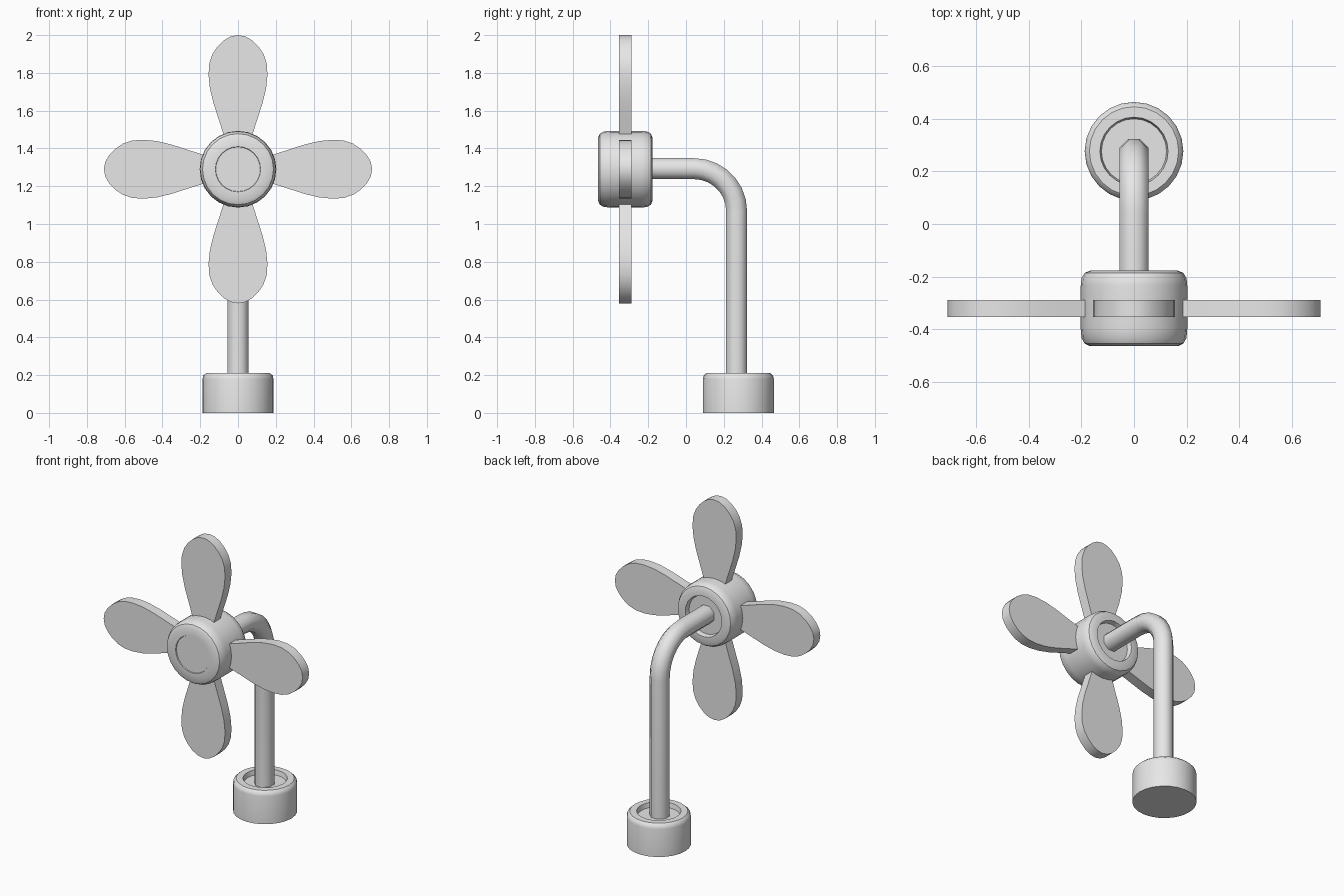
import bpy, bmesh, math
from mathutils import Vector, Matrix

if "Cube" in bpy.data.objects:
    bpy.data.objects.remove(bpy.data.objects["Cube"])

grey = bpy.data.materials.new("light grey")
grey.diffuse_color = (0.8, 0.8, 0.8, 1)
grey.use_nodes = True
grey.node_tree.nodes["Principled BSDF"].inputs["Base Color"].default_value = grey.diffuse_color


def finish(name, bm, angle=35):
    bmesh.ops.recalc_face_normals(bm, faces=bm.faces)
    me = bpy.data.meshes.new(name)
    bm.to_mesh(me)
    bm.free()
    me.materials.append(grey)
    ob = bpy.data.objects.new(name, me)
    bpy.context.collection.objects.link(ob)
    bpy.ops.object.select_all(action='DESELECT')
    ob.select_set(True)
    bpy.context.view_layer.objects.active = ob
    bpy.ops.object.shade_smooth_by_angle(angle=math.radians(angle))
    return ob


def skin(bm, rings):
    """Join rings of points into a capped tube."""
    vs = [[bm.verts.new(p) for p in r] for r in rings]
    n = len(vs[0])
    for a, b in zip(vs, vs[1:]):
        for i in range(n):
            j = (i + 1) % n
            bm.faces.new((a[i], a[j], b[j], b[i]))
    bm.faces.new(vs[0])
    bm.faces.new(vs[-1])


def lathe(name, profile, matrix, n=24):
    """Turn (radius, height) points about z, then place the part."""
    bm = bmesh.new()
    skin(bm, [[matrix @ Vector((r * math.cos(2 * math.pi * i / n),
                                r * math.sin(2 * math.pi * i / n), h))
               for i in range(n)] for r, h in profile])
    return finish(name, bm)


HUB_Y, HUB_Z, POLE_Y = -0.322, 1.29, 0.268

# base: short cup with a rounded rim and a sunken top
lathe("base", [(0.188, 0), (0.188, 0.18), (0.184, 0.197), (0.17, 0.21),
               (0.13, 0.21), (0.124, 0.18)],
      Matrix.Translation((0, 0.277, 0)))

# hub: rounded drum lying along y, sunken at the back
hub_matrix = Matrix.Translation((0, 0, HUB_Z)) @ Matrix.Rotation(math.radians(-90), 4, 'X')
lathe("hub", [(0.118, -0.459), (0.12, -0.465), (0.168, -0.465), (0.188, -0.456),
              (0.2, -0.434), (0.203, -0.40), (0.203, -0.235), (0.2, -0.206),
              (0.188, -0.186), (0.168, -0.178), (0.13, -0.178), (0.124, -0.208)],
      hub_matrix)

# bent pole: eight-sided tube swept along a path with a quarter bend
R, bend = 0.06, 0.225
path = [(POLE_Y, 0.15, 0)]
for k in range(8):
    a = math.pi / 2 * k / 7
    path.append((POLE_Y - bend + bend * math.cos(a),
                 HUB_Z + 0.003 - bend + bend * math.sin(a), a))
path.append((-0.25, HUB_Z + 0.003, math.pi / 2))
rings = []
for y, z, a in path:
    ring = []
    for i in range(8):
        t = 2 * math.pi * (i + 0.5) / 8
        o = R * math.cos(t)
        ring.append(Vector((R * math.sin(t), y + o * math.cos(a), z + o * math.sin(a))))
    rings.append(ring)
bm = bmesh.new()
skin(bm, rings)
finish("bent_pole", bm, 50)

# four flat petal blades: (half width, distance from hub centre)
half = [(0.05, 0.10), (0.08, 0.195), (0.104, 0.27), (0.13, 0.35), (0.149, 0.43),
        (0.156, 0.50), (0.152, 0.56), (0.135, 0.61), (0.108, 0.65),
        (0.075, 0.682), (0.039, 0.703)]
outline = half + [(0, 0.71)] + [(-w, r) for w, r in reversed(half)]
for k in range(4):
    turn = Matrix.Translation((0, HUB_Y, HUB_Z)) @ Matrix.Rotation(k * math.pi / 2, 4, 'Y')
    bm = bmesh.new()
    skin(bm, [[turn @ Vector((x, d, r)) for x, r in outline] for d in (-0.033, 0.033)])
    finish("blade_%d" % (k + 1), bm)
